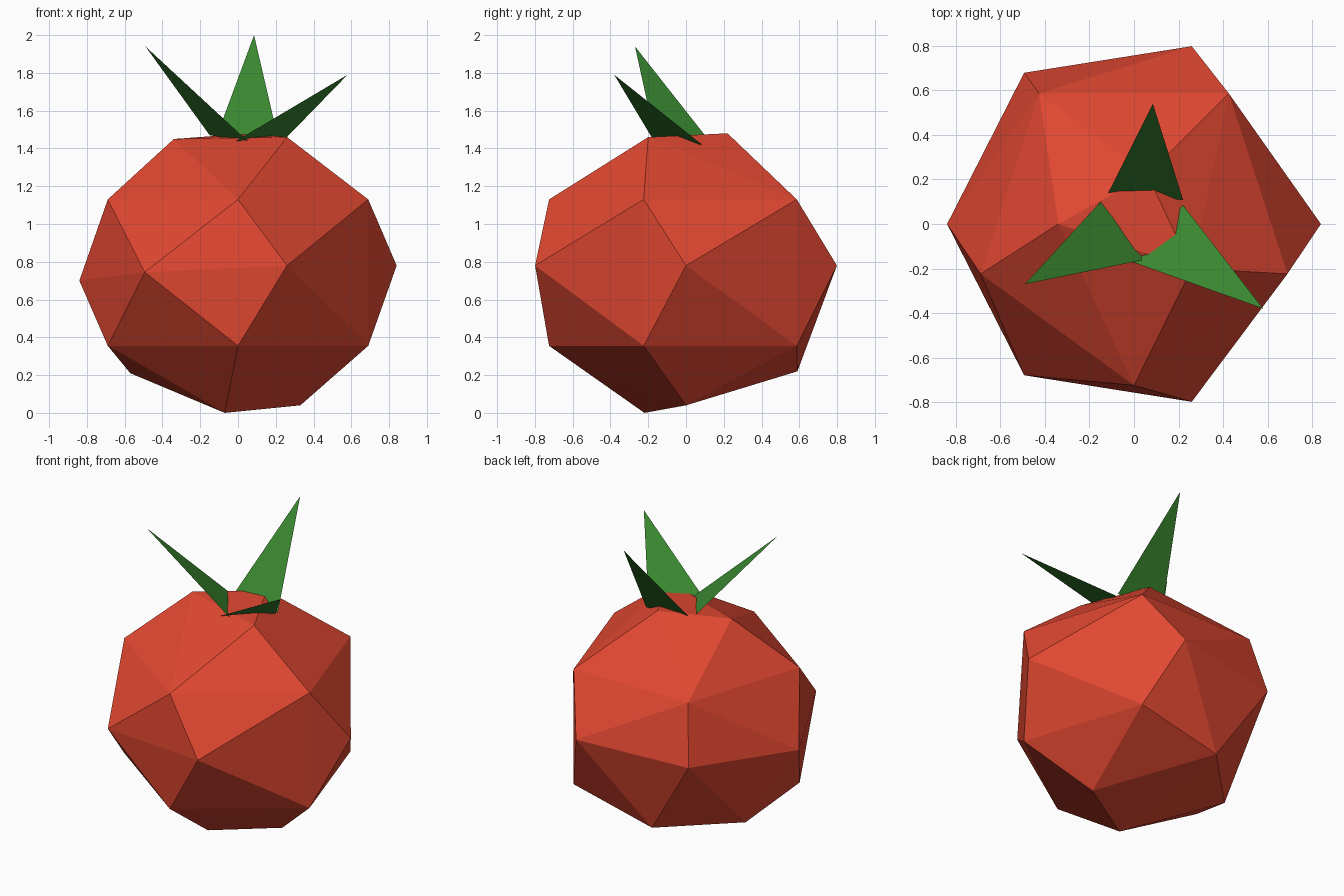
import bpy, bmesh, math
from mathutils import Vector

if "Cube" in bpy.data.objects:
    bpy.data.objects.remove(bpy.data.objects["Cube"])


def material(name, rgb):
    m = bpy.data.materials.new(name)
    m.diffuse_color = (*rgb, 1.0)
    m.use_nodes = True
    m.node_tree.nodes["Principled BSDF"].inputs["Base Color"].default_value = m.diffuse_color
    return m


def add_object(name, bm, mat):
    me = bpy.data.meshes.new(name)
    bm.to_mesh(me)
    bm.free()
    me.materials.append(mat)
    ob = bpy.data.objects.new(name, me)
    bpy.context.collection.objects.link(ob)
    return ob


def polar(r, deg, z):
    a = math.radians(deg)
    return (r * math.cos(a), r * math.sin(a), z)


red = material("tomato_red", (0.75, 0.064, 0.031))
green = material("leaf_green", (0.042, 0.245, 0.030))

# Fruit: faceted hull over rings of points
points = [polar(0.725, a, 1.13) for a in (-90, -18, 54, 126, 198)]     # shoulder ring
points += [polar(0.725, a, 0.355) for a in (-90, -18, 54, 198)]        # lower ring
points += [polar(0.84, a, 0.78) for a in (-72, 0, 72)]                 # widest ring
points += [polar(0.84, a, 0.745) for a in (126, -126)]
points += [(-0.84, 0, 0.70)]
points += [(-0.34, 0, 1.45), (0.26, -0.20, 1.46), (0.06, 0.22, 1.48)]  # crown
points += [(0.33, 0, 0.04), (-0.07, -0.22, 0),                         # underside
           (-0.57, 0.18, 0.21), (-0.16, 0.59, 0.22)]

bm = bmesh.new()
for p in points:
    bm.verts.new(p)
bmesh.ops.convex_hull(bm, input=bm.verts[:])
bmesh.ops.recalc_face_normals(bm, faces=bm.faces[:])
add_object("fruit", bm, red)

# Leaves: flat pointed blades (base corner, base corner, tip), facing up
leaves = {
    "leaf_left": ((-0.15, 0.10, 1.47), (0.05, -0.16, 1.44), (-0.49, -0.27, 1.94)),
    "leaf_back": ((-0.13, 0.11, 1.42), (0.22, 0.11, 1.42), (0.085, 0.54, 2.00)),
    "leaf_right": ((0.22, 0.085, 1.42), (-0.01, -0.17, 1.44), (0.58, -0.38, 1.79)),
}
for name, corners in leaves.items():
    bm = bmesh.new()
    face = bm.faces.new([bm.verts.new(Vector(c)) for c in corners])
    face.normal_update()
    if face.normal.z < 0:
        face.normal_flip()
    add_object(name, bm, green)
